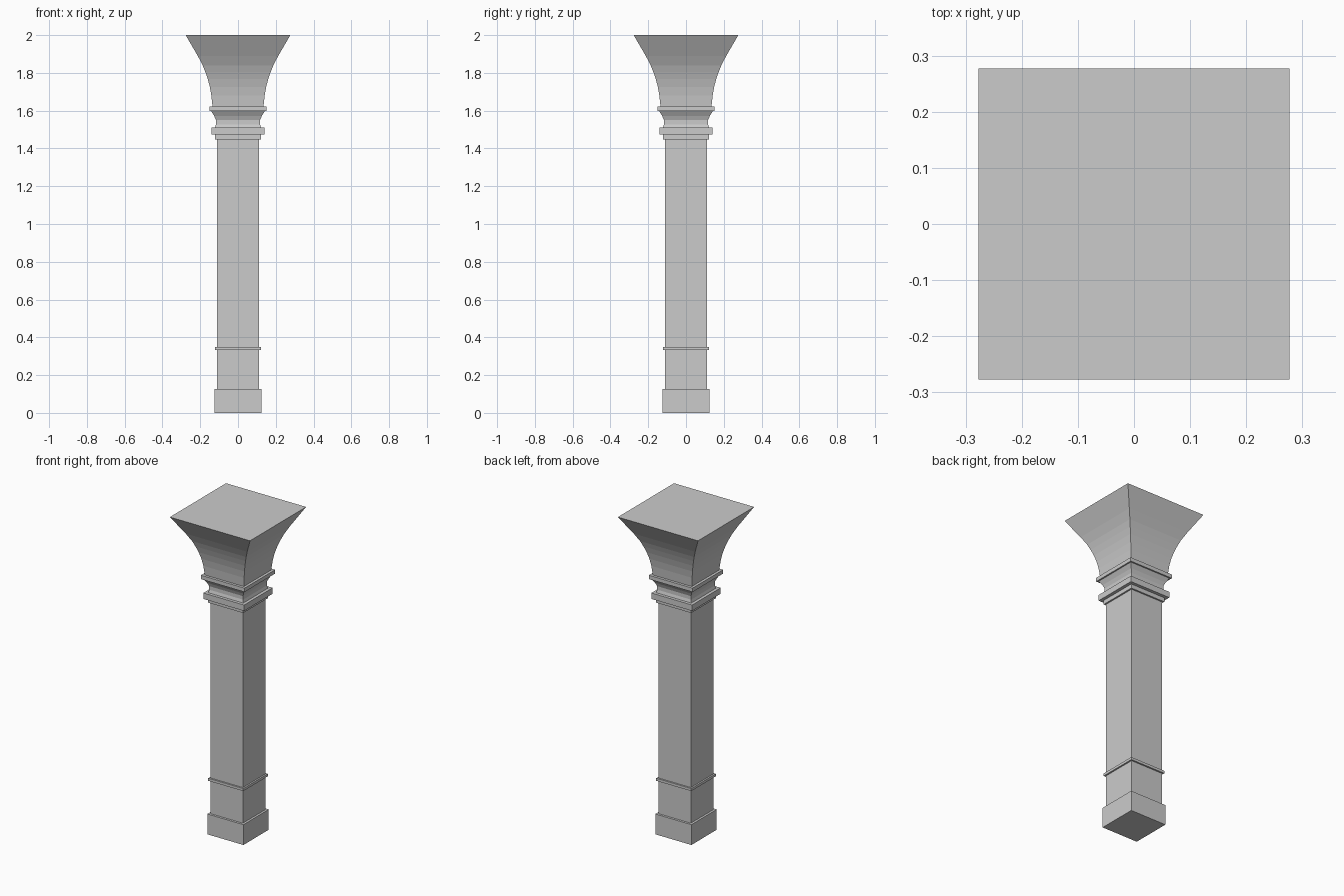
import bpy, bmesh

if "Cube" in bpy.data.objects:
    bpy.data.objects.remove(bpy.data.objects["Cube"])


def square_loft(name, profile, cap_bottom=False, cap_top=False):
    """Loft square rings through (half_width, z) profile points."""
    bm = bmesh.new()
    rings = [[bm.verts.new((sx * h, sy * h, z))
              for sx, sy in ((-1, -1), (1, -1), (1, 1), (-1, 1))]
             for h, z in profile]
    for low, high in zip(rings, rings[1:]):
        for i in range(4):
            j = (i + 1) % 4
            bm.faces.new((low[i], low[j], high[j], high[i]))
    if cap_bottom:
        bm.faces.new(rings[0][::-1])
    if cap_top:
        bm.faces.new(rings[-1])
    mesh = bpy.data.meshes.new(name)
    bm.to_mesh(mesh)
    bm.free()
    obj = bpy.data.objects.new(name, mesh)
    bpy.context.collection.objects.link(obj)
    return obj


SHAFT = 0.111

# Plinth with its top ledge
square_loft("plinth", [(0.125, 0), (0.125, 0.127), (SHAFT, 0.127)], cap_bottom=True)

# Shaft in two lengths, split by a thin moulding
square_loft("lower_shaft", [(SHAFT, 0.127), (SHAFT, 0.334)])
square_loft("shaft_moulding", [(SHAFT, 0.334), (0.121, 0.334), (0.121, 0.35), (SHAFT, 0.35)])
square_loft("upper_shaft", [(SHAFT, 0.35), (SHAFT, 1.447)])

# Stepped collar
square_loft("collar", [(SHAFT, 1.447), (0.121, 1.447), (0.121, 1.473),
                       (0.141, 1.473), (0.141, 1.51), (0.122, 1.51)])

# Concave neck
square_loft("neck", [(0.122, 1.51), (0.117, 1.528), (0.117, 1.55),
                     (0.126, 1.572), (0.142, 1.598)])

# Band under the capital
square_loft("capital_band", [(0.142, 1.598), (0.151, 1.598), (0.151, 1.622), (0.135, 1.622)])

# Flared capital
square_loft("capital", [(0.135, 1.622), (0.141, 1.68), (0.149, 1.725), (0.160, 1.767),
                        (0.173, 1.805), (0.187, 1.84), (0.213, 1.89), (0.277, 2.0)],
            cap_top=True)
